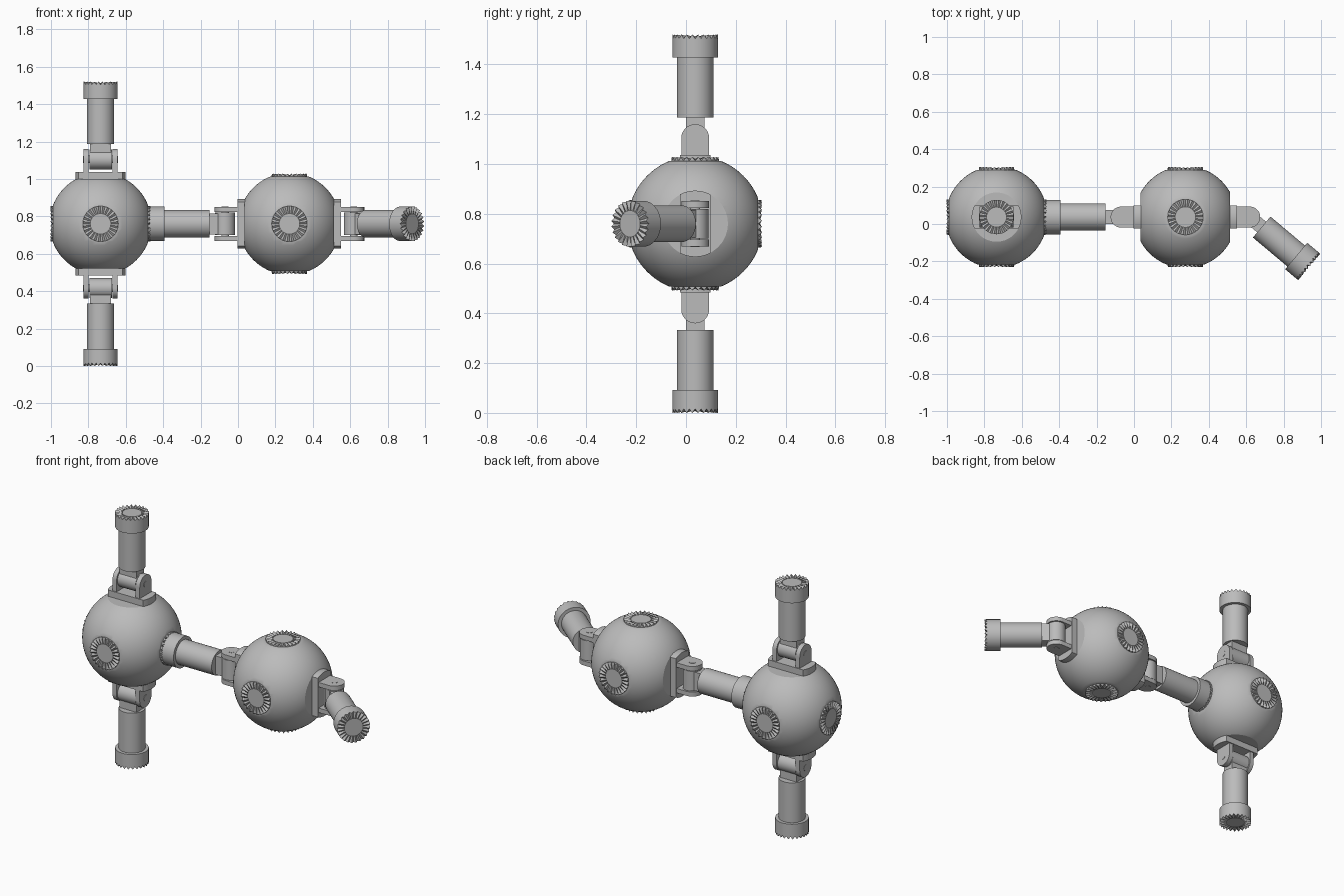
import bpy, bmesh, math
from mathutils import Matrix, Vector

cube = bpy.data.objects.get("Cube")
if cube:
    bpy.data.objects.remove(cube)

grey = bpy.data.materials.new("plain grey")
grey.use_nodes = True
grey.diffuse_color = (0.5, 0.5, 0.5, 1)
grey.node_tree.nodes["Principled BSDF"].inputs["Base Color"].default_value = (0.5, 0.5, 0.5, 1)

PIVOT = 0.344        # hinge pin distance from a ball centre
HINGE_FLAT = 0.239   # ball flat under a hinge
GEAR_FLAT = 0.253    # ball flat under a toothed socket
AXES = {"left": Vector((1, 0, 0)), "right": Vector((-1, 0, 0)),
        "back": Vector((0, 1, 0)), "front": Vector((0, -1, 0)),
        "top": Vector((0, 0, 1)), "bottom": Vector((0, 0, -1))}


def finish(name, bm, matrix):
    """Turn a bmesh into a grey, angle-smoothed object."""
    bmesh.ops.recalc_face_normals(bm, faces=bm.faces)
    mesh = bpy.data.meshes.new(name)
    bm.to_mesh(mesh)
    bm.free()
    mesh.materials.append(grey)
    obj = bpy.data.objects.new(name, mesh)
    bpy.context.collection.objects.link(obj)
    obj.matrix_world = matrix
    bpy.ops.object.select_all(action='DESELECT')
    obj.select_set(True)
    bpy.context.view_layer.objects.active = obj
    bpy.ops.object.shade_smooth_by_angle(angle=math.radians(25))
    return obj


def arc(radius, start, end, steps, centre=(0, 0)):
    angles = [math.radians(start + (end - start) * i / steps) for i in range(steps + 1)]
    return [(centre[0] + radius * math.cos(a), centre[1] + radius * math.sin(a)) for a in angles]


def prism(name, outline, z0, z1, matrix):
    """Extrude a flat outline from z0 to z1."""
    bm = bmesh.new()
    low = [bm.verts.new((x, y, z0)) for x, y in outline]
    high = [bm.verts.new((x, y, z1)) for x, y in outline]
    bm.faces.new(low)
    bm.faces.new(high)
    for i in range(len(low)):
        j = (i + 1) % len(low)
        bm.faces.new((low[i], low[j], high[j], high[i]))
    return finish(name, bm, matrix)


def cylinder(name, radius, z0, z1, matrix):
    return prism(name, arc(radius, 0, 360, 48)[:-1], z0, z1, matrix)


def toothed_disc(name, radius, z0, valley, tip, matrix, teeth=24):
    """Cylinder whose end carries a ring of radial V-shaped teeth."""
    bm = bmesh.new()
    n = teeth * 2
    inner_z = (valley + tip) / 2
    base, rim, inner = [], [], []
    for i, (x, y) in enumerate(arc(1, 0, 360, n)[:-1]):
        base.append(bm.verts.new((radius * x, radius * y, z0)))
        rim.append(bm.verts.new((radius * x, radius * y, tip if i % 2 else valley)))
        inner.append(bm.verts.new((radius * x * 0.58, radius * y * 0.58, inner_z)))
    bm.faces.new(base)
    bm.faces.new(inner)
    for i in range(n):
        j = (i + 1) % n
        bm.faces.new((base[i], base[j], rim[j], rim[i]))
        bm.faces.new((rim[i], rim[j], inner[j], inner[i]))
    return finish(name, bm, matrix)


def frame(origin, out, pin):
    """Local z points outwards, local x runs along the hinge pin."""
    side = out.cross(pin)
    return Matrix.Translation(origin) @ Matrix((pin, side, out)).transposed().to_4x4()


def ball(name, centre, hinge_sides):
    """Sphere with six flats, toothed sockets wherever there is no hinge."""
    bm = bmesh.new()
    bmesh.ops.create_uvsphere(bm, u_segments=72, v_segments=36, radius=0.273)
    for side, out in AXES.items():
        dist = HINGE_FLAT if side in hinge_sides else GEAR_FLAT
        cut = bmesh.ops.bisect_plane(bm, geom=bm.verts[:] + bm.edges[:] + bm.faces[:],
                                     plane_co=out * dist, plane_no=out, clear_outer=True)
        edges = [e for e in cut["geom_cut"] if isinstance(e, bmesh.types.BMEdge)]
        bmesh.ops.contextual_create(bm, geom=edges)
    finish(name, bm, Matrix.Translation(centre))
    for side, out in AXES.items():
        if side not in hinge_sides:
            pin = Vector((1, 0, 0)) if abs(out.x) < 0.5 else Vector((0, 0, 1))
            toothed_disc(f"{name}_{side}_socket", 0.095, 0.23, GEAR_FLAT, 0.268,
                         frame(centre, out, pin))


def hinged_arm(name, centre, side, pin, bend=0):
    base = frame(centre, AXES[side], pin)
    # Mounting plate: a disc trimmed to a band
    a = math.degrees(math.asin(0.062 / 0.133))
    prism(name + "_plate", arc(0.133, -a, a, 10) + arc(0.133, 180 - a, 180 + a, 10),
          HINGE_FLAT - 0.005, 0.277, base)
    # Clevis cheeks with rounded ends and pin heads
    to_pin = Matrix(((0, 0, 1, 0), (1, 0, 0, 0), (0, 1, 0, 0), (0, 0, 0, 1)))
    pivot = base @ Matrix.Translation((0, 0, PIVOT))
    foot = 0.27 - PIVOT
    cheek = arc(0.056, 0, 180, 24) + [(-0.056, foot), (0.056, foot)]
    for s, label in ((1, "a"), (-1, "b")):
        prism(f"{name}_cheek_{label}", cheek, s * 0.064, s * 0.091, pivot @ to_pin)
        cylinder(f"{name}_pin_head_{label}", 0.018, s * 0.09, s * 0.093, pivot @ to_pin)
    cylinder(name + "_pin", 0.02, -0.08, 0.08, pivot @ to_pin)
    # Swinging part: knuckle, neck, tube and toothed collar
    swing = pivot @ Matrix.Rotation(math.radians(bend), 4, 'X')
    cylinder(name + "_knuckle", 0.053, -0.06, 0.06, swing @ to_pin)
    w, d = 0.056, 0.037
    prism(name + "_neck", [(w, d), (-w, d), (-w, -d), (w, -d)], 0.02, 0.09, swing)
    cylinder(name + "_tube", 0.073, 0.083, 0.33, swing)
    toothed_disc(name + "_collar", 0.092, 0.324, 0.400, 0.416, swing)


first = Vector((-0.735, 0.037, 0.76))
second = Vector((0.275, 0.037, 0.76))
along_x, along_z = Vector((1, 0, 0)), Vector((0, 0, 1))

ball("first_ball", first, ("top", "bottom"))
ball("second_ball", second, ("left", "right"))
hinged_arm("upper_arm", first, "top", along_x)
hinged_arm("lower_arm", first, "bottom", along_x)
hinged_arm("linking_arm", second, "right", along_z)
hinged_arm("bent_arm", second, "left", along_z, -40)
